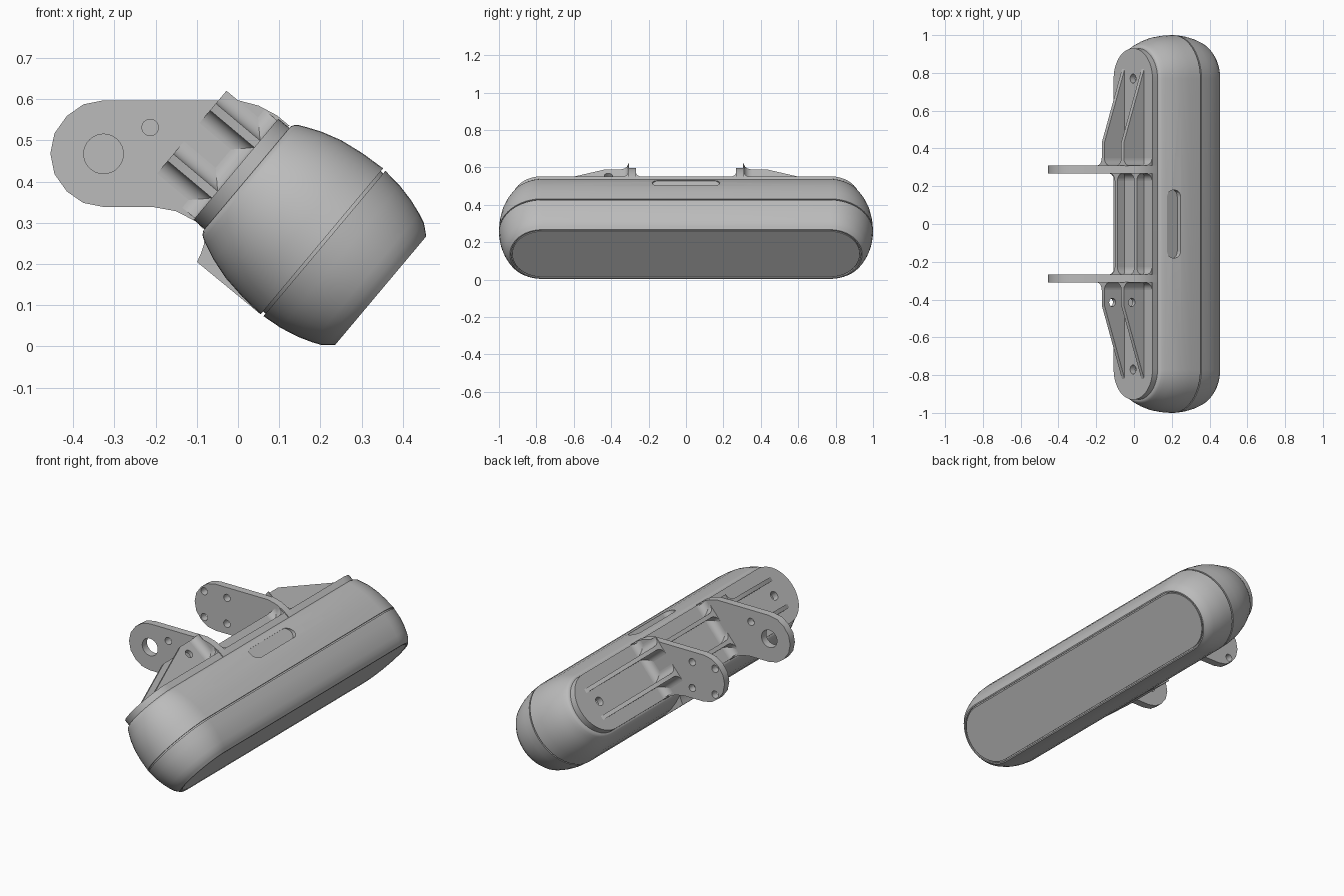
import bpy, bmesh, math
from mathutils import Matrix

if "Cube" in bpy.data.objects:
    bpy.data.objects.remove(bpy.data.objects["Cube"])

# Tilted frame: x = toward the lens panel, y = along the bar, z = across the bar
TILT = Matrix.Rotation(math.radians(40), 4, 'Y') @ Matrix.Translation((0, 0, 0.326))
WORLD = Matrix.Identity(4)
HALF = 0.77  # half of the straight run of the bar

grey = bpy.data.materials.new("matte_grey")
grey.use_nodes = True
grey.diffuse_color = (0.5, 0.5, 0.5, 1)
grey.node_tree.nodes["Principled BSDF"].inputs["Base Color"].default_value = (0.5, 0.5, 0.5, 1)


def finish(name, bm, frame=TILT):
    bmesh.ops.recalc_face_normals(bm, faces=bm.faces)
    bm.transform(frame)
    mesh = bpy.data.meshes.new(name)
    bm.to_mesh(mesh)
    bm.free()
    mesh.materials.append(grey)
    obj = bpy.data.objects.new(name, mesh)
    bpy.context.collection.objects.link(obj)
    return obj


def activate(obj):
    bpy.ops.object.select_all(action='DESELECT')
    obj.select_set(True)
    bpy.context.view_layer.objects.active = obj


def smooth(obj):
    activate(obj)
    bpy.ops.object.shade_smooth_by_angle(angle=math.radians(30))


def skin(bm, rings):
    """Close a stack of equal rings into a solid."""
    rings = [[bm.verts.new(p) for p in ring] for ring in rings]
    n = len(rings[0])
    for a, b in zip(rings, rings[1:]):
        for i in range(n):
            j = (i + 1) % n
            bm.faces.new((a[i], a[j], b[j], b[i]))
    bm.faces.new(rings[0])
    bm.faces.new(rings[-1])


def stadium(r, half, n=24):
    pts = []
    for side in (1, -1):
        for i in range(n + 1):
            t = math.pi * i / n
            pts.append((side * (half + r * math.sin(t)), side * r * math.cos(t)))
    return pts


def loft(name, profile):
    bm = bmesh.new()
    skin(bm, [[(x, y, z) for y, z in stadium(r, HALF)] for x, r in profile])
    obj = finish(name, bm)
    smooth(obj)
    return obj


def prism(bm, pts, axis, a, b):
    """Extrude a 2D outline along the axis; outline uses the other two axes in order."""
    k = "xyz".index(axis)
    skin(bm, [[tuple(list(p[:k]) + [d] + list(p[k:])) for p in pts] for d in (a, b)])


def circle(cx, cy, r, n=32):
    return [(cx + r * math.cos(2 * math.pi * i / n), cy + r * math.sin(2 * math.pi * i / n))
            for i in range(n)]


def fillet(cx, cy, sx, sy, r, n=8):
    """Concave corner filler whose sides run toward sx and sy."""
    e = 0.004
    pts = [(cx - sx * e, cy - sy * e), (cx + sx * r, cy - sy * e)]
    for i in range(n + 1):
        t = math.pi / 2 * i / n
        pts.append((cx + sx * r * (1 - math.sin(t)), cy + sy * r * (1 - math.cos(t))))
    return pts + [(cx - sx * e, cy + sy * r)]


def cut(obj, outlines, axis, a, b, frame=TILT):
    bm = bmesh.new()
    for pts in outlines:
        prism(bm, pts, axis, a, b)
    cutter = finish("cutter", bm, frame)
    cutter.hide_render = True
    activate(obj)
    mod = obj.modifiers.new("cut", 'BOOLEAN')
    mod.operation = 'DIFFERENCE'
    mod.solver = 'EXACT'
    mod.object = cutter
    bpy.ops.object.modifier_apply(modifier=mod.name)
    bpy.data.objects.remove(cutter)
    smooth(obj)


# Housing with the seam groove and the recessed rim around the panel
housing = loft("housing", [
    (-0.245, 0.165), (-0.24, 0.174), (-0.232, 0.18), (-0.215, 0.188), (-0.18, 0.203),
    (-0.13, 0.218), (-0.07, 0.227), (-0.008, 0.231), (-0.008, 0.222), (0, 0.222),
    (0, 0.23), (0.05, 0.225), (0.095, 0.215), (0.13, 0.203), (0.153, 0.193),
    (0.165, 0.183), (0.178, 0.172), (0.178, 0.165), (0.168, 0.165)])
slot = [(x - 0.17, y) for y, x in stadium(0.036, 0.145, 12)]
cut(housing, [slot], 'z', 0.19, 0.3)

# Front panel
loft("front_panel", [(0.16, 0.159), (0.177, 0.159)])

# Flat foot pad under the housing
bm = bmesh.new()
prism(bm, [(-0.232, -0.175), (-0.222, -0.19), (-0.213, -0.213), (-0.208, -0.233),
           (-0.01, -0.231), (-0.02, -0.15), (-0.2, -0.15)], 'y', -0.17, 0.17)
smooth(finish("foot_pad", bm))

# Bracket base with a screw hole at each end
base = loft("bracket_base", [(-0.243, 0.16), (-0.28, 0.16)])
cut(base, [circle(s * HALF, 0, 0.024) for s in (-1, 1)], 'x', -0.3, -0.235)

# Mounting ears: the pivot side and the four-screw side
ear = [(-0.085, 0.285), (-0.1, 0.302), (-0.15, 0.328), (-0.205, 0.338), (-0.325, 0.338),
       (-0.375, 0.348), (-0.415, 0.376), (-0.445, 0.418), (-0.455, 0.468), (-0.445, 0.517),
       (-0.415, 0.559), (-0.375, 0.587), (-0.325, 0.597), (0, 0.597), (0.05, 0.584),
       (0.095, 0.56), (0.125, 0.535), (0.11, 0.53)]
IN, OUT = 0.268, 0.31
PIVOT = (-0.326, 0.467)
screws = [circle(PIVOT[0] + 0.07 * i, PIVOT[1] + 0.072 * j, 0.02)
          for i in (-1, 1) for j in (-1, 1)]
pivot = [circle(*PIVOT, 0.048), circle(-0.213, 0.531, 0.02)]
for name, s, holes in (("pivot_ear", -1, pivot), ("screw_ear", 1, screws)):
    bm = bmesh.new()
    prism(bm, ear, 'y', s * IN, s * OUT)
    cut(finish(name, bm, WORLD), holes, 'y', s * 0.2, s * 0.4, WORLD)

# Long ribs: low between the ears, tapering gussets outside them
TOP, LOW, FLOOR, RIB, T = -0.42, -0.33, -0.28, 0.08, 0.011
half_rib = [(LOW, 0.288), (TOP, 0.288), (TOP, 0.43), (FLOOR, 0.82), (-0.265, 0.82)]
rib_outline = half_rib + [(x, -y) for x, y in reversed(half_rib)]
for name, c in (("upper_rib", RIB), ("lower_rib", -RIB)):
    bm = bmesh.new()
    prism(bm, rib_outline, 'z', c - T, c + T)
    cut(finish(name, bm), [circle(-0.365, -0.415, 0.022)], 'z', c - 0.05, c + 0.05)

# Fillets where the ears meet the ribs and the base
bm = bmesh.new()
for s in (-1, 1):
    for y, d, top in ((OUT, s, TOP), (IN, -s, LOW)):
        prism(bm, fillet(FLOOR, s * y, -1, d, 0.04), 'z', -0.155, 0.155)
        for c in (-RIB, RIB):
            for e in (-1, 1):
                prism(bm, fillet(s * y, c + e * T, d, e, 0.04), 'x', top, -0.27)
smooth(finish("bracket_fillets", bm))
